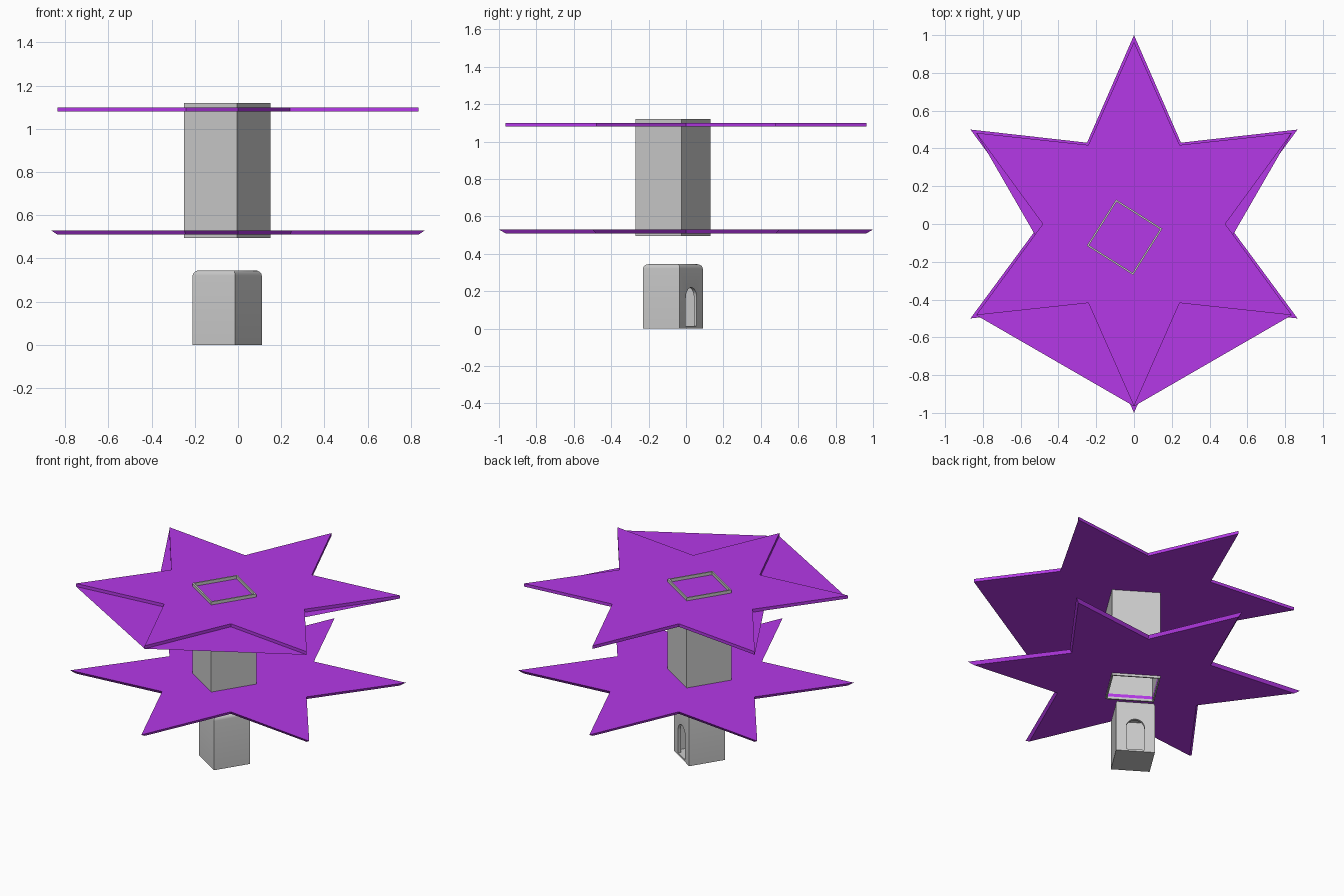
import bpy, bmesh
from math import sin, cos, pi, radians
from mathutils import Matrix

if "Cube" in bpy.data.objects:
    bpy.data.objects.remove(bpy.data.objects["Cube"])

# Shared placement of the square parts
CX, CY, TURN = -0.05, -0.07, radians(57.7)
PLACE = Matrix.Translation((CX, CY, 0)) @ Matrix.Rotation(TURN, 4, 'Z')

purple = bpy.data.materials.new("purple")
purple.diffuse_color = (0.46, 0.04, 0.8, 1)
purple.use_nodes = True
purple.node_tree.nodes["Principled BSDF"].inputs["Base Color"].default_value = purple.diffuse_color


def make_object(name, bm, mat=None):
    mesh = bpy.data.meshes.new(name)
    bm.to_mesh(mesh)
    bm.free()
    ob = bpy.data.objects.new(name, mesh)
    bpy.context.collection.objects.link(ob)
    if mat:
        mesh.materials.append(mat)
    return ob


def box(name, side, z0, z1, round_top=0.0):
    bm = bmesh.new()
    bmesh.ops.create_cube(bm, size=1)
    bmesh.ops.scale(bm, vec=(side, side, z1 - z0), verts=bm.verts)
    bmesh.ops.translate(bm, vec=(0, 0, (z0 + z1) / 2), verts=bm.verts)
    if round_top:
        top = [e for e in bm.edges if all(v.co.z > z1 - 1e-4 for v in e.verts)]
        bmesh.ops.bevel(bm, geom=top, offset=round_top, segments=4,
                        profile=0.5, affect='EDGES')
    bm.transform(PLACE)
    return make_object(name, bm)


def cut(ob, cutter):
    mod = ob.modifiers.new("cut", 'BOOLEAN')
    mod.operation = 'DIFFERENCE'
    mod.solver = 'EXACT'
    mod.object = cutter
    bpy.context.view_layer.objects.active = ob
    bpy.ops.object.modifier_apply(modifier=mod.name)
    bpy.data.objects.remove(cutter)


def star_ring(bm, tip, inner, z):
    # starts at the front tip, counter-clockwise
    ring = []
    for i in range(12):
        r = inner if i % 2 else tip
        a = -pi / 2 + i * pi / 6
        ring.append(bm.verts.new((r * cos(a), r * sin(a), z)))
    return ring


def star(name, z0, z1, low, high, fan_bottom=False):
    bm = bmesh.new()
    b = star_ring(bm, *low, z0)
    t = star_ring(bm, *high, z1)
    bm.faces.new(t)
    for i in range(12):
        j = (i + 1) % 12
        bm.faces.new((b[i], b[j], t[j], t[i]))
    if fan_bottom:
        # underside fans out from the front tip and webs across the notches
        for i in range(1, 11):
            bm.faces.new((b[0], b[i + 1], b[i]))
    else:
        bm.faces.new(b[::-1])
    return make_object(name, bm, purple)


# Star plates
star("upper_star", 1.08, 1.10, (0.965, 0.483), (0.965, 0.483), True)
lower = star("lower_star", 0.51, 0.53, (0.965, 0.483), (1.0, 0.497))
cut(lower, box("hole_cutter", 0.272, 0.4, 0.7))

# Open square tube through both stars
tube = box("square_tube", 0.29, 0.495, 1.12)
cut(tube, box("tube_cutter", 0.272, 0.3, 1.3))

# Hollow base block with rounded top
base = box("base_block", 0.232, 0.0, 0.345, 0.024)
cut(base, box("room_cutter", 0.196, 0.012, 0.32))

# Arched doorway in one wall
bm = bmesh.new()
half, spring = 0.055, 0.165
outline = [(-half, 0.013), (half, 0.013)]
outline += [(half * cos(pi * k / 12), spring + half * sin(pi * k / 12)) for k in range(13)]
face = bm.faces.new([bm.verts.new((0.05, y, z)) for y, z in outline])
out = bmesh.ops.extrude_face_region(bm, geom=[face])
bmesh.ops.translate(bm, vec=(0.15, 0, 0),
                    verts=[g for g in out['geom'] if isinstance(g, bmesh.types.BMVert)])
bmesh.ops.recalc_face_normals(bm, faces=bm.faces)
bm.transform(PLACE)
cut(base, make_object("door_cutter", bm))

# Smooth the rounded top and arch only
bpy.ops.object.select_all(action='DESELECT')
base.select_set(True)
bpy.context.view_layer.objects.active = base
bpy.ops.object.shade_smooth_by_angle(angle=radians(30))
